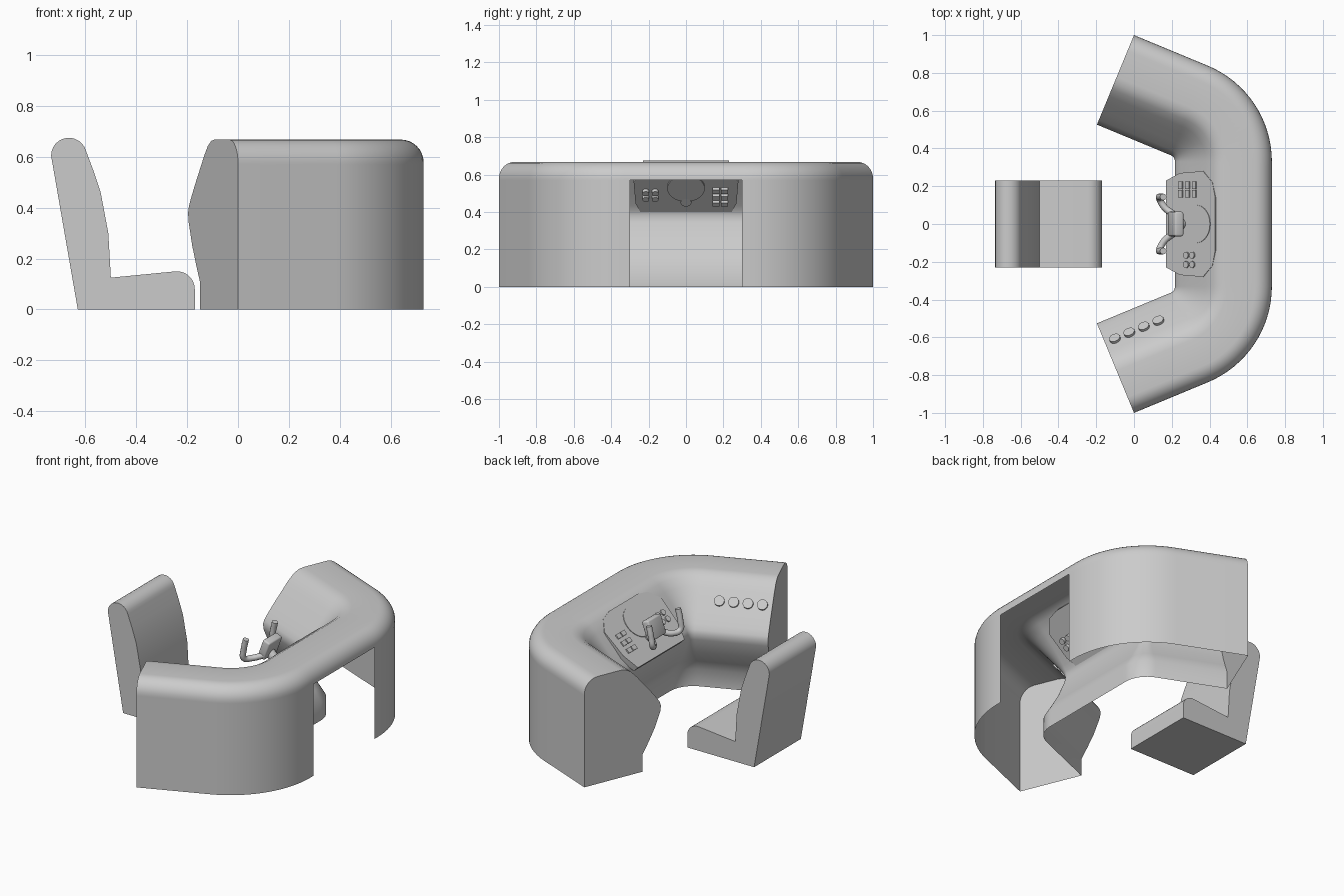
import bpy, bmesh, math
from mathutils import Matrix, Vector

cube = bpy.data.objects.get("Cube")
if cube:
    bpy.data.objects.remove(cube, do_unlink=True)

grey = bpy.data.materials.new("light_grey")
grey.use_nodes = True
grey.diffuse_color = (0.6, 0.6, 0.6, 1)
grey.node_tree.nodes["Principled BSDF"].inputs["Base Color"].default_value = (0.6, 0.6, 0.6, 1)


def finish(name, bm, angle=35):
    """Turn a bmesh into a shaded, coloured object."""
    bmesh.ops.recalc_face_normals(bm, faces=bm.faces[:])
    me = bpy.data.meshes.new(name)
    bm.to_mesh(me)
    bm.free()
    ob = bpy.data.objects.new(name, me)
    bpy.context.collection.objects.link(ob)
    shade(ob, angle)
    return ob


def shade(ob, angle=35):
    ob.data.materials.clear()
    ob.data.materials.append(grey)
    bpy.ops.object.select_all(action='DESELECT')
    ob.select_set(True)
    bpy.context.view_layer.objects.active = ob
    bpy.ops.object.shade_smooth_by_angle(angle=math.radians(angle))


def prism(name, pts, low, high, matrix):
    """Extrude a 2D outline along local z."""
    bm = bmesh.new()
    face = bm.faces.new([bm.verts.new((x, y, low)) for x, y in pts])
    ext = bmesh.ops.extrude_face_region(bm, geom=[face])
    top = [v for v in ext["geom"] if isinstance(v, bmesh.types.BMVert)]
    bmesh.ops.translate(bm, verts=top, vec=(0, 0, high - low))
    bm.transform(matrix)
    return finish(name, bm)


def disc(name, x, y, radius, low, high, matrix, sides=24):
    ring = [(x + radius * math.cos(math.tau * i / sides),
             y + radius * math.sin(math.tau * i / sides)) for i in range(sides)]
    return prism(name, ring, low, high, matrix)


def arc(cx, cy, r, a0, a1, n):
    return [(cx + r * math.cos(math.radians(a0 + (a1 - a0) * i / n)),
             cy + r * math.sin(math.radians(a0 + (a1 - a0) * i / n))) for i in range(n + 1)]


# Console shell: cross-section (inward distance, height) swept round the path
section = [(0, 0), (0, 0.57)] + arc(0.09, 0.578, 0.09, 180, 90, 8)
section += [(0.24, 0.668), (0.275, 0.663), (0.31, 0.643), (0.35, 0.602), (0.39, 0.553),
            (0.44, 0.493), (0.485, 0.435), (0.505, 0.405), (0.513, 0.38), (0.508, 0.345),
            (0.47, 0.25), (0.43, 0.175), (0.39, 0.107), (0.39, 0)]

TURN, RADIUS, CORNER = 67.5, 0.55, (0.18, 0.33)
half = [((0, 1), TURN)]
for i in range(17):
    a = TURN * (1 - i / 16)
    half.append(((CORNER[0] + RADIUS * math.cos(math.radians(a)),
                  CORNER[1] + RADIUS * math.sin(math.radians(a))), a))
half.append(((0.73, 0.3), 0))
stations = half + [((p[0], -p[1]), -a) for p, a in reversed(half)]

bm = bmesh.new()
rows = []
for (px, py), a in stations:
    nx, ny = -math.cos(math.radians(a)), -math.sin(math.radians(a))
    rows.append([bm.verts.new((px + nx * u, py + ny * u, z)) for u, z in section])
for i in range(len(rows) - 1):
    for j in range(len(section) - 1):
        if j == 0 and i == len(half) - 1:
            continue                      # opening in the outer wall
        bm.faces.new((rows[i][j], rows[i][j + 1], rows[i + 1][j + 1], rows[i + 1][j]))
bm.faces.new(rows[0])
bm.faces.new(rows[-1])
finish("console_shell", bm)

# Seat: side outline extruded across
seat = [(-0.63, 0), (-0.17, 0), (-0.17, 0.075)]
seat += arc(-0.24, 0.08, 0.07, 0, 95, 8)
seat += [(-0.5, 0.125), (-0.51, 0.3), (-0.54, 0.46), (-0.57, 0.55)]
seat += arc(-0.665, 0.605, 0.07, 15, 180, 12)
across = Matrix(((1, 0, 0, 0), (0, 0, -1, 0), (0, 1, 0, 0), (0, 0, 0, 1)))
prism("seat", seat, -0.23, 0.23, across)

# Control panel frame: local x up the slope, local y sideways, local z outward
foot = Vector((0.17, 0, 0.405))
up = Vector((0.26, 0, 0.25)).normalized()
out = Vector((-up.z, 0, up.x))
panel = Matrix.Translation(foot) @ Matrix((up, (0, 1, 0), out)).transposed().to_4x4()

side = [(0, 0.23), (0.1, 0.27), (0.27, 0.28), (0.34, 0.22), (0.36, 0.14)]
prism("control_panel", [(s, -y) for s, y in side] + side[::-1], -0.04, 0, panel)
disc("round_display", 0.225, 0, 0.1, -0.05, 0.004, panel, 40)

# Small round buttons and bar switches on the panel
for s in (0.15, 0.195):
    for y in (-0.165, -0.215):
        disc("round_button", s, y, 0.018, -0.06, 0.008, panel, 16)
for s in (0.11, 0.16, 0.21):
    for y in (0.16, 0.205):
        w, h = 0.014, 0.019
        prism("bar_switch", [(s - w, y - h), (s + w, y - h), (s + w, y + h), (s - w, y + h)],
              -0.06, 0.008, panel)

# Row of larger buttons on the right arm
arm = Vector((0.924, 0.383, 0))
face_out = (Vector((-0.383, 0.924, 0)) * 0.77 + Vector((0, 0, 0.64))).normalized()
for i in range(4):
    spot = Vector((-0.1, -0.61, 0.546)) + arm * (0.083 * i)
    tilt = Matrix((arm, face_out.cross(arm), face_out)).transposed().to_4x4()
    disc("arm_button", 0, 0, 0.03, -0.01, 0.012, Matrix.Translation(spot) @ tilt)

# Yoke hub
bm = bmesh.new()
bmesh.ops.create_cube(bm, size=1)
bmesh.ops.scale(bm, verts=bm.verts[:], vec=(0.05, 0.13, 0.12))
bmesh.ops.bevel(bm, geom=bm.edges[:], offset=0.01, segments=3, affect='EDGES', profile=0.5)
bm.transform(Matrix.Translation((0.22, 0, 0.555)) @ Matrix.Rotation(math.radians(20), 4, 'Y'))
finish("yoke_hub", bm)


def tube(name, points, radius):
    cu = bpy.data.curves.new(name, 'CURVE')
    cu.dimensions = '3D'
    cu.bevel_depth = radius
    cu.bevel_resolution = 3
    cu.use_fill_caps = True
    sp = cu.splines.new('BEZIER')
    sp.resolution_u = 6
    sp.bezier_points.add(len(points) - 1)
    for bp, co in zip(sp.bezier_points, points):
        bp.co = co
        bp.handle_left_type = bp.handle_right_type = 'AUTO'
    ob = bpy.data.objects.new(name, cu)
    bpy.context.collection.objects.link(ob)
    bpy.ops.object.select_all(action='DESELECT')
    ob.select_set(True)
    bpy.context.view_layer.objects.active = ob
    bpy.ops.object.convert(target='MESH')
    shade(bpy.context.view_layer.objects.active, 45)


# Yoke column and the two mirrored grips
tube("yoke_column", [(0.21, 0, 0.53), (0.25, 0, 0.49), (0.29, 0, 0.45)], 0.03)
for name, m in (("left_grip", -1), ("right_grip", 1)):
    tube(name, [(0.21, m * 0.05, 0.515), (0.16, m * 0.09, 0.5), (0.135, m * 0.135, 0.51),
                (0.14, m * 0.143, 0.57), (0.155, m * 0.143, 0.635)], 0.018)
